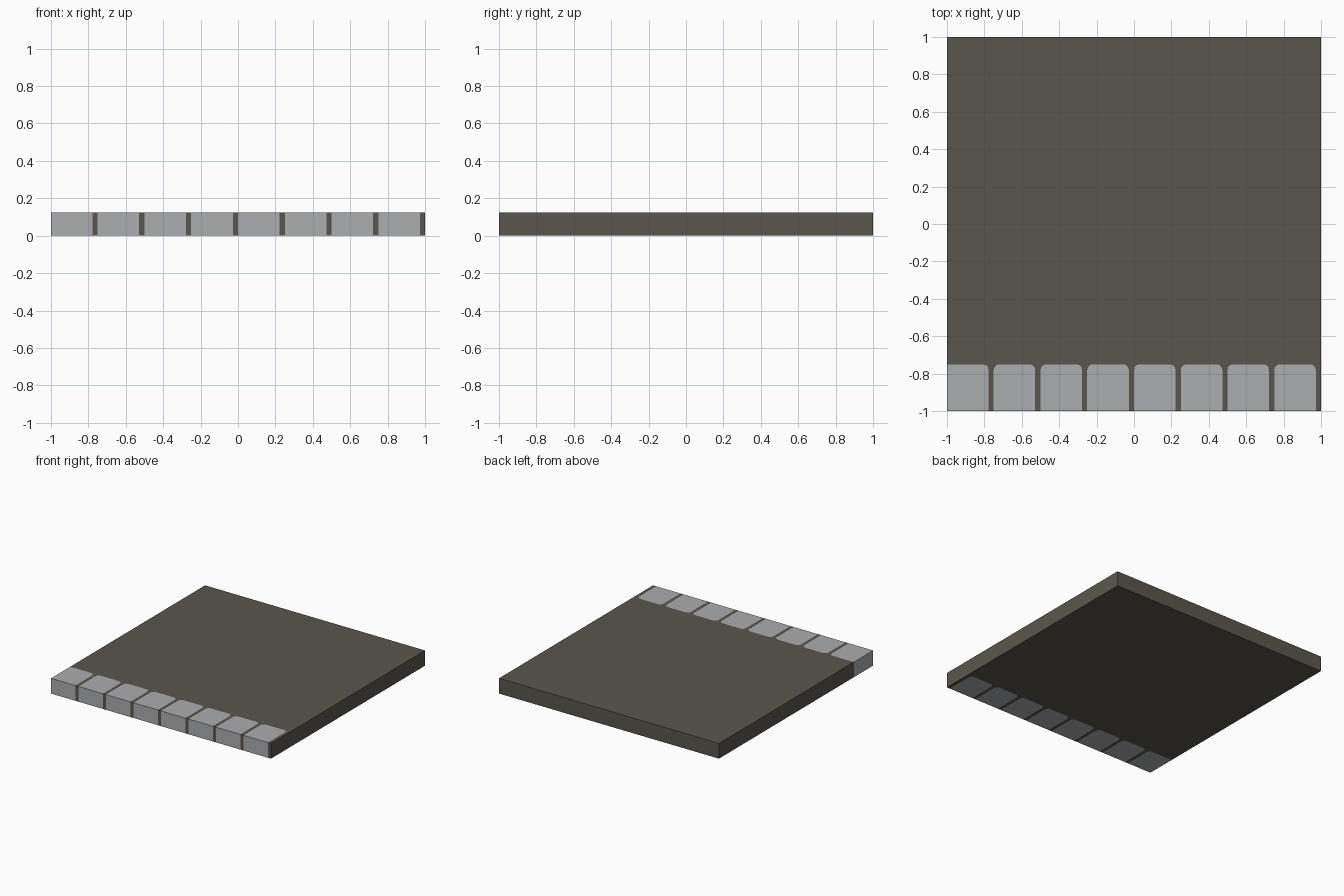
import bpy, bmesh, math

if "Cube" in bpy.data.objects:
    bpy.data.objects.remove(bpy.data.objects["Cube"])

H = 0.125          # slab thickness
BACK = -0.75       # rear edge of the paving stones
W, PITCH, R = 0.222, 0.25, 0.03


def material(name, rgb):
    m = bpy.data.materials.new(name)
    m.diffuse_color = (*rgb, 1)
    m.use_nodes = True
    m.node_tree.nodes["Principled BSDF"].inputs["Base Color"].default_value = m.diffuse_color
    return m


def prism(name, outline, mat):
    """Extrude a flat outline from z = 0 up to the slab height."""
    me = bpy.data.meshes.new(name)
    bm = bmesh.new()
    base = bm.faces.new([bm.verts.new((x, y, 0)) for x, y in outline])
    top = bmesh.ops.extrude_face_region(bm, geom=[base], use_keep_orig=True)
    verts = [g for g in top["geom"] if isinstance(g, bmesh.types.BMVert)]
    bmesh.ops.translate(bm, vec=(0, 0, H), verts=verts)
    bmesh.ops.recalc_face_normals(bm, faces=bm.faces)
    bmesh.ops.triangulate(bm, faces=[f for f in bm.faces if len(f.verts) > 4],
                          ngon_method='EAR_CLIP')
    bm.to_mesh(me)
    bm.free()
    me.materials.append(mat)
    ob = bpy.data.objects.new(name, me)
    bpy.context.collection.objects.link(ob)
    return ob


def corner(cx, cy, start):
    """Quarter arc running clockwise from the start angle."""
    return [(cx + R * math.cos(math.radians(start - a)),
             cy + R * math.sin(math.radians(start - a))) for a in (0, 30, 60, 90)]


def stone_outline(i):
    """Front left, over the rounded rear edge, to front right."""
    x0 = -1 + i * PITCH
    x1 = x0 + W
    left = corner(x0 + R, BACK - R, 180) if i else [(x0, BACK)]
    return [(x0, -1)] + left + corner(x1 - R, BACK - R, 90) + [(x1, -1)]


dirt = material("dark earth", (0.102, 0.094, 0.074))
grey = material("light grey stone", (0.413, 0.418, 0.434))

# Row of paving stones along the front edge
outlines = [stone_outline(i) for i in range(8)]
for i, o in enumerate(outlines):
    prism(f"paving_stone_{i + 1}", o, grey)

# Ground slab, its front edge cut out around the stones
ground = outlines[0][1:]
for o in outlines[1:]:
    ground += o
ground += [(1, -1), (1, 1), (-1, 1)]
prism("ground_slab", ground, dirt)
